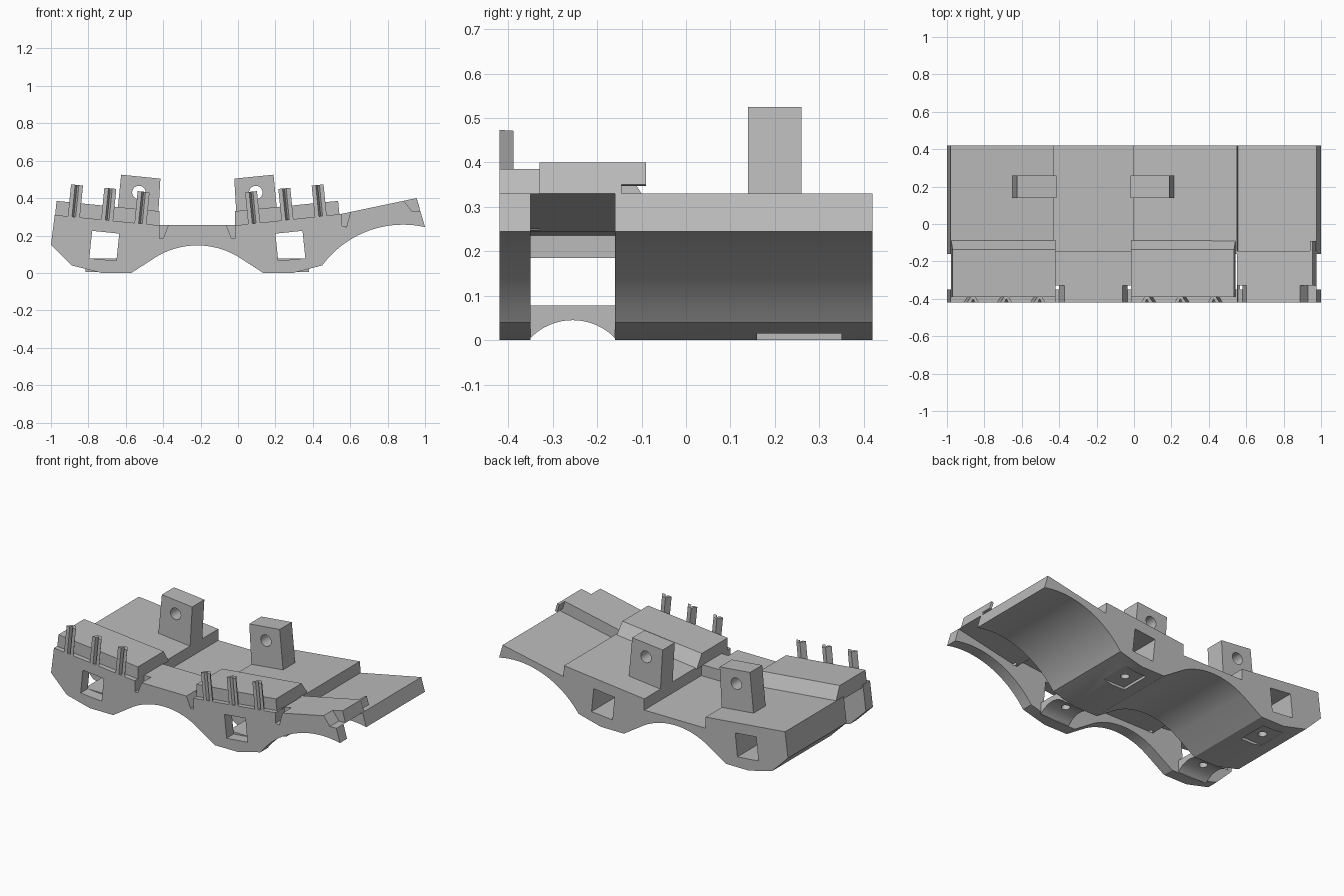
import bpy, bmesh, math
from mathutils import Vector, Matrix

cube = bpy.data.objects.get("Cube")
if cube:
    bpy.data.objects.remove(cube, do_unlink=True)

grey = bpy.data.materials.new("plain_grey")
grey.use_nodes = True
grey.diffuse_color = (0.5, 0.5, 0.5, 1)
grey.node_tree.nodes["Principled BSDF"].inputs["Base Color"].default_value = grey.diffuse_color

MID = -0.2175                       # the two cradle modules mirror about this x


def flip(pts, side):
    """Mirror xz points for the second module."""
    return [(2 * MID - x, z) for x, z in pts] if side else list(pts)


def finish(name, bm):
    bmesh.ops.recalc_face_normals(bm, faces=bm.faces)
    mesh = bpy.data.meshes.new(name)
    bm.to_mesh(mesh)
    bm.free()
    mesh.materials.append(grey)
    ob = bpy.data.objects.new(name, mesh)
    bpy.context.collection.objects.link(ob)
    return ob


def prism(name, pts, lo, hi, axis="y", chamfer=0):
    """Extrude an xz outline along y, or a yz outline along x."""
    place = (lambda a, b, t: (a, t, b)) if axis == "y" else (lambda a, b, t: (t, a, b))
    bm = bmesh.new()
    ends = [[bm.verts.new(place(a, b, t)) for a, b in pts] for t in (lo, hi)]
    bm.faces.new(ends[0])
    bm.faces.new(ends[1])
    for i in range(len(pts)):
        j = (i + 1) % len(pts)
        bm.faces.new((ends[0][i], ends[0][j], ends[1][j], ends[1][i]))
    for v in ends[1][:2]:           # first two outline points are the top edge
        v.co.y -= chamfer
    return finish(name, bm)


def box(name, lo, hi):
    return prism(name, [(lo[0], lo[2]), (hi[0], lo[2]), (hi[0], hi[2]), (lo[0], hi[2])], lo[1], hi[1])


def cylinder(name, centre, radius, depth, turn=0):
    bm = bmesh.new()
    bmesh.ops.create_cone(bm, cap_ends=True, segments=24, radius1=radius, radius2=radius, depth=depth,
                          matrix=Matrix.Translation(centre) @ Matrix.Rotation(turn, 4, "X"))
    return finish(name, bm)


def cut(ob, cutters):
    bpy.context.view_layer.objects.active = ob
    for c in cutters:
        mod = ob.modifiers.new("cut", "BOOLEAN")
        mod.operation, mod.solver, mod.object = "DIFFERENCE", "EXACT", c
        bpy.ops.object.modifier_apply(modifier=mod.name)
        bpy.data.objects.remove(c, do_unlink=True)


def arc(a, b, c, n):
    """Points on the circle through a, b and c, running from a to c."""
    ax, az, bx, bz, cx, cz = *a, *b, *c
    d = 2 * (ax * (bz - cz) + bx * (cz - az) + cx * (az - bz))
    qa, qb, qc = ax * ax + az * az, bx * bx + bz * bz, cx * cx + cz * cz
    ox = (qa * (bz - cz) + qb * (cz - az) + qc * (az - bz)) / d
    oz = (qa * (cx - bx) + qb * (ax - cx) + qc * (bx - ax)) / d
    r = math.hypot(ax - ox, az - oz)
    t0, t1 = math.atan2(az - oz, ax - ox), math.atan2(cz - oz, cx - ox)
    return [(ox + r * math.cos(t0 + (t1 - t0) * i / n), oz + r * math.sin(t0 + (t1 - t0) * i / n))
            for i in range(n + 1)]


# Shared outlines, left to right
underside = [(-1, 0.15), (-0.89, 0.04), (-0.73, 0.0), (-0.57, 0.0)]
underside += arc((-0.43, 0.09), (MID, 0.147), (-0.005, 0.09), 20)
underside += [(0.135, 0.0), (0.295, 0.0)]
underside += arc((0.45, 0.04), (0.65, 0.205), (1.0, 0.245), 20)
module_top = [(-0.43, 0.255), (-0.98, 0.31)]
second_top = [(0.55, 0.315), (-0.005, 0.255)]
high_top = [(0.955, 0.4)] + second_top + module_top
low_top = [(0.975, 0.33), (0.555, 0.245), second_top[0], second_top[1], (-0.005, 0.185), (-0.43, 0.185)] + module_top
socket = [(-0.78, 0.225), (-0.635, 0.21), (-0.65, 0.065), (-0.795, 0.078)]
notches = [
    [(-0.42, 0.3), (-0.42, 0.185), (-0.4, 0.185), (-0.355, 0.3)],
    [(-0.015, 0.3), (-0.015, 0.185), (-0.035, 0.185), (-0.08, 0.3)],
    [(0.551, 0.36), (0.555, 0.25), (0.58, 0.245), (0.61, 0.36)],
    [(0.86, 0.42), (0.93, 0.33), (1.02, 0.33), (1.02, 0.42)],
]


def notch_cutters():
    return [prism("notch_cutter", n, -0.5, -0.33) for n in notches]


def socket_cutters():
    return [prism("socket_cutter", flip(socket, s), -0.6, 0.6) for s in (0, 1)]


# Main body and front rib, separated by a slot
body = prism("main_body", underside + low_top, -0.16, 0.42)
rib = prism("front_rib", underside + high_top, -0.42, -0.35)
cut(rib, socket_cutters() + notch_cutters())

pockets = []
for s in (0, 1):
    cx = 2 * MID + 0.715 if s else -0.715
    pockets.append(box("pocket_cutter", (cx - 0.075, 0.16, -0.1), (cx + 0.075, 0.35, 0.016)))
    pockets.append(cylinder("drain_cutter", (cx, 0.255, 0.05), 0.025, 0.12))
cut(body, socket_cutters() + pockets)

# Cover plates bridging the slot
middle = prism("middle_cover", [(-0.43, 0.255), (-0.005, 0.255), (-0.005, 0.185), (-0.43, 0.185)], -0.352, -0.145)
right = prism("end_cover", [(0.55, 0.315), (0.955, 0.4), (0.975, 0.33), (0.555, 0.245)], -0.352, -0.145)
cut(middle, notch_cutters()[:2])
cut(right, notch_cutters()[2:])
for ob in [o for o in bpy.data.objects if o.name.startswith("notch_cutter")]:
    bpy.data.objects.remove(ob, do_unlink=True)
prism("end_lip", [(0.94, 0.397), (0.955, 0.4), (0.97, 0.35), (0.955, 0.347)], -0.15, -0.09)

for s, side in enumerate(("first", "second")):
    # Raised plate with chamfered back edge
    plate = flip([(-0.97, 0.385), (-0.42, 0.33), (-0.42, 0.25), (-0.978, 0.306)], s)
    prism(side + "_raised_plate", plate, -0.39, -0.085, chamfer=0.05)

    # Slot floor below each raised plate
    floor = flip([(-0.975, 0.309), (-0.425, 0.254), (-0.425, 0.235), (-0.975, 0.29)], s)
    prism(side + "_slot_roof", floor, -0.352, -0.158)

    # Arched strap joining rib and body at the bottom
    cx = 2 * MID + 0.715 if s else -0.715
    arch = arc((-0.35, 0.005), (-0.255, 0.045), (-0.16, 0.005), 16)
    strap = prism(side + "_strap", arch + [(-0.16, 0.078), (-0.35, 0.078)], cx - 0.1, cx + 0.1, "x")
    cut(strap, [cylinder("drain_cutter", (cx, -0.255, 0.05), 0.025, 0.2)])

    # Upright lug with a cross hole
    lug = prism(side + "_lug", flip([(-0.625, 0.525), (-0.415, 0.504), (-0.43, 0.25), (-0.65, 0.27)], s), 0.14, 0.26)
    hx = 2 * MID + 0.53 if s else -0.53
    cut(lug, [cylinder("lug_cutter", (hx, 0.2, 0.43), 0.036, 0.4, math.pi / 2)])

    # Row of grooved pegs leaning with the module
    for i in range(3):
        bm = bmesh.new()
        outline = [(-0.032, -0.42), (-0.01, -0.42), (0, -0.4), (0.01, -0.42), (0.032, -0.42), (0.012, -0.388), (-0.012, -0.388)]
        base = bm.faces.new([bm.verts.new((x, y, 0)) for x, y in outline])
        top = bmesh.ops.extrude_face_region(bm, geom=[base])["geom"]
        bmesh.ops.translate(bm, verts=[v for v in top if isinstance(v, bmesh.types.BMVert)], vec=Vector((0, 0, 0.175)))
        px, pz = -0.878 + 0.178 * i, 0.296 - 0.018 * i
        lean = Matrix.Rotation(math.radians(-5.7 if s else 5.7), 4, "Y")
        bm.transform(Matrix.Translation((2 * MID - px if s else px, 0, pz)) @ lean)
        finish(f"{side}_peg_{i + 1}", bm)

# Smooth the curved undersides, keeping edges sharp
bpy.ops.object.select_all(action="DESELECT")
for ob in bpy.data.objects:
    if ob.type == "MESH" and ob.data.materials and ob.data.materials[0] == grey:
        ob.select_set(True)
        bpy.context.view_layer.objects.active = ob
bpy.ops.object.shade_smooth_by_angle(angle=math.radians(30))
